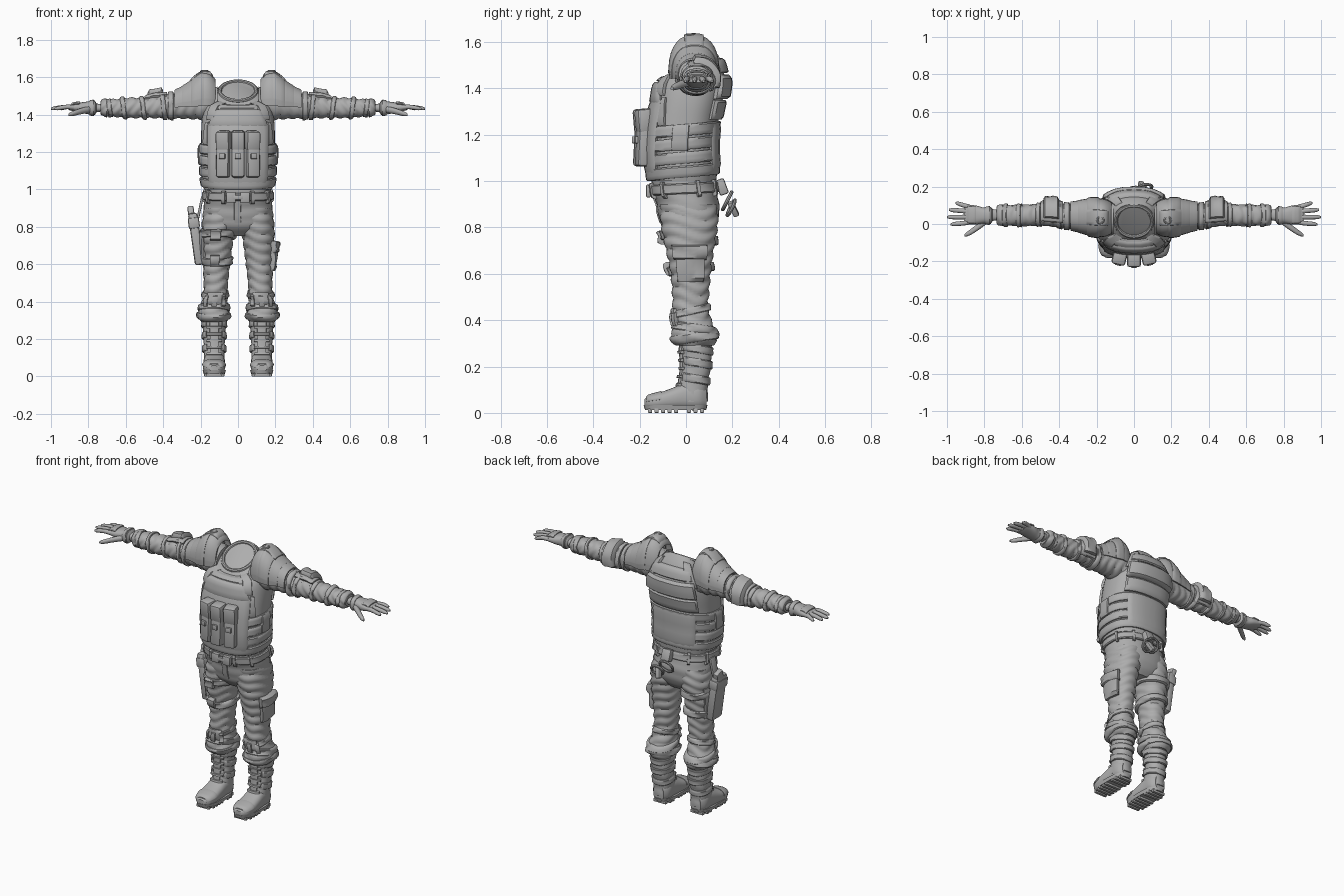
import bpy, bmesh, math
from mathutils import Vector, Euler
from math import sin, cos, pi, radians as rad

if "Cube" in bpy.data.objects:
    bpy.data.objects.remove(bpy.data.objects["Cube"])

mat = bpy.data.materials.new("mid_grey")
mat.diffuse_color = (0.42, 0.42, 0.42, 1)
mat.use_nodes = True
mat.node_tree.nodes["Principled BSDF"].inputs["Base Color"].default_value = mat.diffuse_color


def finish(name, bm, s=1):
    """Mirror to the chosen side and make the object."""
    if s < 0:
        for v in bm.verts:
            v.co.x = -v.co.x
        bmesh.ops.reverse_faces(bm, faces=bm.faces)
    me = bpy.data.meshes.new(name)
    bm.to_mesh(me)
    bm.free()
    me.materials.append(mat)
    ob = bpy.data.objects.new(name, me)
    bpy.context.collection.objects.link(ob)
    return ob


def interp(tab, t):
    """Smooth interpolation of cross-section rows by their first value."""
    t = min(max(t, tab[0][0]), tab[-1][0])
    i = 0
    while i < len(tab) - 2 and t > tab[i + 1][0]:
        i += 1

    def slope(k, c):
        a, b = tab[max(k - 1, 0)], tab[min(k + 1, len(tab) - 1)]
        return (b[c] - a[c]) / (b[0] - a[0])
    p, q = tab[i], tab[i + 1]
    h = q[0] - p[0]
    x = (t - p[0]) / h
    return [(2*x**3 - 3*x*x + 1)*p[c] + (x**3 - 2*x*x + x)*h*slope(i, c)
            + (3*x*x - 2*x**3)*q[c] + (x**3 - x*x)*h*slope(i + 1, c) for c in range(1, 6)]


def surface(rows, axis="Z", p=2.2, amp=0.0, freq=60, seed=0):
    """Tube surface from rows (t, centre u, centre v, radius u, radius v, tilt)."""
    tab = sorted(tuple(r) + (0,) * (6 - len(r)) for r in rows)

    def f(t, a, off=0.0):
        cu, cv, ru, rv, tilt = interp(tab, t)
        off += amp * (abs(sin(freq*t + 1.6*sin(a + seed) + 0.7*sin(3*a))) - 0.5)
        c, d = cos(a), sin(a)
        u = cu + (ru + off) * math.copysign(abs(c) ** (2 / p), c)
        v = cv + (rv + off) * math.copysign(abs(d) ** (2 / p), d)
        t += tilt * d
        return Vector({"X": (t, u, v), "Y": (u, t, v), "Z": (u, v, t)}[axis])
    f.lo, f.hi = tab[0][0], tab[-1][0]
    return f


def loft(name, f, m=12, n=32, s=1):
    bm = bmesh.new()
    rings = [[bm.verts.new(f(f.lo + (f.hi - f.lo)*i/m, 2*pi*j/n)) for j in range(n)] for i in range(m + 1)]
    for r, q in zip(rings, rings[1:]):
        for j in range(n):
            bm.faces.new((r[j], r[(j+1) % n], q[(j+1) % n], q[j]))
    bm.faces.new(rings[0])
    bm.faces.new(rings[-1])
    bmesh.ops.recalc_face_normals(bm, faces=bm.faces)
    return finish(name, bm, s)


def panel(name, f, t0, t1, a0=0, a1=360, off=0.012, b0=None, b1=None, tilt=0.0, s=1):
    """Raised plate on a surface; a = bottom angles, b = top angles; 0-360 makes a strap."""
    full = a1 - a0 >= 360
    b0, b1 = (a0 if b0 is None else b0), (a1 if b1 is None else b1)
    n = max(4, int((a1 - a0) / 11))
    us = [i/n for i in range(n + 1)]
    hu = [off] * (n + 1)
    if not full:
        us, hu = [0, 0, .05] + us[1:-1] + [.95, 1, 1], [-.006, .6*off] + hu + [.6*off, -.006]
    vs, hv = [0, 0, .12, .37, .63, .88, 1, 1], [-.006, .6*off] + [off]*4 + [.6*off, -.006]
    bm = bmesh.new()
    g = []
    for v, k in zip(vs, hv):
        row = []
        for u, h in zip(us, hu):
            a = rad((a0 + (a1 - a0)*u)*(1 - v) + (b0 + (b1 - b0)*u)*v)
            row.append(bm.verts.new(f(t0 + (t1 - t0)*v + tilt*sin(a), a, min(h, k))))
        g.append(row)
    for r, q in zip(g, g[1:]):
        for j in range(len(us) - 1):
            bm.faces.new((r[j], r[j+1], q[j+1], q[j]))
    bmesh.ops.remove_doubles(bm, verts=bm.verts, dist=1e-5)
    bm.normal_update()
    tm = (t0 + t1) / 2
    ref = sum((f(tm, k*pi/2) for k in range(4)), Vector()) / 4
    if sum(x.normal.dot(x.calc_center_median() - ref)*x.calc_area() for x in bm.faces) < 0:
        bmesh.ops.reverse_faces(bm, faces=bm.faces)
    return finish(name, bm, s)


def box(name, loc, size, rot=(0, 0, 0), bevel=0.008, s=1):
    bm = bmesh.new()
    bmesh.ops.create_cube(bm, size=1)
    bmesh.ops.scale(bm, vec=size, verts=bm.verts)
    bmesh.ops.bevel(bm, geom=bm.edges[:], offset=min(bevel, min(size)*.35), segments=2, profile=.5, affect="EDGES")
    e = Euler([rad(r) for r in rot]).to_matrix()
    for v in bm.verts:
        v.co = e @ v.co + Vector(loc)
    return finish(name, bm, s)


def torus(name, loc, R, r, rot=(0, 0, 0), scale=(1, 1, 1)):
    bpy.ops.mesh.primitive_torus_add(location=loc, rotation=[rad(x) for x in rot], major_radius=R,
                                     minor_radius=r, major_segments=32, minor_segments=8)
    ob = bpy.context.object
    ob.name, ob.scale = name, scale
    ob.data.materials.append(mat)


# torso and tilted neck opening
torso = surface([(1.0, 0, -.015, .182, .145), (1.05, 0, -.015, .193, .15), (1.15, 0, -.018, .197, .148),
                 (1.25, 0, -.01, .197, .148), (1.35, 0, .008, .195, .15), (1.42, 0, .02, .185, .148),
                 (1.47, 0, .03, .165, .13, .02), (1.5, 0, .025, .135, .11, .05),
                 (1.525, 0, .015, .105, .09, .06)], p=2.5)
loft("torso", torso, 24, 48)
torus("neck_rim", (0, .015, 1.525), .098, .011, (32, 0, 0), (1, 1, 1))

# vest
for i, z in enumerate((1.015, 1.075, 1.135, 1.195)):
    panel("vest_strap_%d" % i, torso, z, z + .05, off=.012, tilt=.015)
panel("vest_front", torso, 1.03, 1.35, 222, 318, .018)
panel("vest_bib", torso, 1.335, 1.43, 222, 318, .016, 236, 304)
panel("collar_flap", torso, 1.435, 1.485, 238, 302, .01, 234, 306)
for z, h, o in ((1.265, .085, .02), (1.355, .095, .032), (1.455, .035, .02)):
    panel("back_plate", torso, z, z + h, 42, 138, o)
panel("lower_back_plate", torso, 1.05, 1.25, 50, 130, .017)
for s in (1, -1):
    panel("shoulder_strap_front", torso, 1.37, 1.51, 304, 322, .016, 296, 318, s=s)
    panel("shoulder_strap_back", torso, 1.42, 1.51, 35, 60, .016, 42, 64, s=s)
    panel("side_buckle", torso, 1.13, 1.24, -12, 6, .018, s=s)
    panel("armhole_edge", torso, 1.24, 1.36, 318, 334, .012, 318, 326, s=s)

# magazine pouches
for k in (-1, 0, 1):
    x, y, r = k*.077, -.186 + abs(k)*.012, k*13
    box("pouch", (x, y, 1.175), (.07, .075, .225), (-3, 0, r), .014)
    box("pouch_flap", (x, y - .002, 1.26), (.075, .078, .105), (5, 0, r), .014)
    box("pouch_buckle", (x + k*.008, y - .04, 1.178), (.034, .016, .03), (0, 0, r), .004)

# pelvis, belt and fly
pelvis = surface([(.75, 0, .02, .09, .07), (.79, 0, .015, .155, .11), (.84, 0, .012, .183, .128),
                  (.9, 0, .008, .183, .135), (.96, 0, -.007, .178, .138), (1.03, 0, -.012, .176, .138)],
                 p=2.4, amp=.003, freq=50)
loft("pelvis", pelvis, 22, 48)
panel("belt", pelvis, .945, .99, off=.013, tilt=.008)
for a in (20, 60, 120, 160, 215, 250, 290, 325):
    panel("belt_loop", pelvis, .93, 1.0, a - 3, a + 3, .019, tilt=.008)
for k in (-1, 1):
    box("buckle_side", (k*.038, -.162, .957), (.05, .02, .055), bevel=.005)
box("buckle_bar", (0, -.164, .957), (.05, .018, .022), bevel=.004)
panel("fly", pelvis, .82, .94, 266, 273, .006)

# restraint set on the back of the belt
box("cuff_pouch", (.02, .155, .975), (.06, .04, .07), (20, 0, 0))
torus("cuff_ring_upper", (.01, .178, .915), .042, .008, (63, 0, 0))
torus("cuff_ring_lower", (.06, .195, .885), .036, .008, (63, 15, 0))
box("cuff_lock", (.045, .205, .88), (.03, .025, .07), (25, 20, 0), .006)

# legs and boots
leg = surface([(.29, .127, .04, .066, .075), (.32, .13, .036, .082, .1), (.36, .13, .034, .077, .09),
               (.4, .125, .03, .068, .078), (.46, .12, .02, .062, .076), (.52, .118, .02, .064, .078),
               (.62, .114, .02, .072, .087), (.72, .111, .016, .082, .105), (.82, .101, .015, .09, .122),
               (.9, .09, .01, .09, .12)], amp=.009, freq=58, seed=1)
shaft = surface([(.05, .127, .03, .055, .065), (.12, .127, .032, .055, .062), (.2, .127, .044, .057, .062),
                 (.33, .127, .042, .062, .07)], amp=.003, freq=55)
foot = surface([(-.18, .128, .042, .025, .016), (-.165, .128, .045, .044, .028), (-.12, .128, .05, .059, .036),
                (-.06, .128, .06, .059, .047), (0, .127, .072, .056, .06), (.06, .127, .072, .054, .06),
                (.088, .127, .065, .035, .045)], axis="Y", p=2.6)
sole = surface([(.013, .127, -.045, .057, .132), (.034, .127, -.045, .062, .138)], p=2.8)
for s in (1, -1):
    loft("trouser_leg", leg, 60, 32, s)
    panel("hem_fold", leg, .305, .345, off=.008, tilt=.015, s=s)
    panel("shin_fold", leg, .35, .385, off=.009, tilt=-.014, s=s)
    panel("knee_strap", leg, .425, .455, off=.008, tilt=.018, s=s)
    panel("knee_patch", leg, .385, .45, 235, 305, .014, s=s)
    for a in (238, 270, 302):
        panel("knee_tab", leg, .375, .435, a - 8, a + 8, .02, s=s)
    loft("boot_shaft", shaft, 24, 28, s)
    loft("boot_foot", foot, 16, 28, s)
    loft("boot_sole", sole, 2, 40, s)
    for i in range(9):
        y = -.155 + i*.028
        if i != 5:
            box("sole_tread", (.127, y, .01), (.085 if i in (0, 8) else .108, .018, .02), bevel=.003, s=s)
    panel("toe_cap", foot, -.172, -.105, 5, 175, .005, s=s)
    panel("boot_tongue", shaft, .1, .3, 250, 290, .008, s=s)
    for z in (.115, .15, .185, .22, .255, .29):
        panel("boot_lace", shaft, z, z + .014, 234, 306, .015, s=s)
    for z in (.13, .2, .26):
        panel("boot_strap", shaft, z, z + .035, -50, 230, .009, tilt=-.012, s=s)

# cargo pocket on the left thigh
panel("cargo_pocket", leg, .565, .715, -34, 34, .022)
panel("cargo_flap", leg, .66, .725, -37, 37, .03)

# thigh holster and straps on the right leg
for z, t in ((.735, -.012), (.6, .012)):
    panel("thigh_strap", leg, z, z + .04, off=.014, tilt=t, s=-1)
    panel("thigh_buckle", leg, z - .008, z + .05, 262, 290, .026, s=-1)
panel("thigh_pad", leg, .60, .79, -35, 35, .014, s=-1)
box("holster", (-.224, .02, .735), (.05, .1, .28), (0, -8, 0), .014)
box("holster_rim", (-.236, .02, .82), (.06, .11, .06), (0, -8, 0), .01)
box("pistol_grip", (-.25, .04, .872), (.034, .06, .07), (-20, -8, 0), .01)
box("holster_hanger", (-.205, .015, .89), (.014, .05, .15), (0, 12, 0), .005)

# arms, layered shoulder armour, elbow pads and gloves
arm = surface([(.11, .035, 1.45, .09, .095), (.2, .04, 1.458, .083, .085), (.28, .042, 1.452, .07, .073),
               (.36, .042, 1.446, .064, .066), (.44, .048, 1.44, .06, .058), (.5, .05, 1.436, .056, .053),
               (.58, .046, 1.436, .055, .053), (.66, .046, 1.436, .053, .046), (.71, .047, 1.436, .05, .041),
               (.735, .048, 1.436, .042, .034)], axis="X", amp=.008, freq=62)
pad = surface([(.11, .032, 1.47, .075, .105), (.15, .032, 1.475, .095, .142), (.19, .034, 1.475, .1, .148),
               (.24, .037, 1.465, .096, .125), (.29, .04, 1.46, .085, .096), (.345, .042, 1.45, .075, .078)],
              axis="X", p=2.3)
palm = surface([(.7, .048, 1.436, .032, .022), (.755, .048, 1.436, .031, .023), (.765, .046, 1.436, .045, .038),
                (.8, .045, 1.436, .042, .034), (.84, .048, 1.437, .05, .028), (.89, .05, 1.438, .052, .018),
                (.905, .05, 1.437, .046, .012)], axis="X", p=2.4)
thumb = surface([(.79, .02, 1.428, .022, .018), (.84, -.02, 1.418, .018, .016), (.885, -.05, 1.405, .014, .013),
                 (.905, -.06, 1.4, .007, .007)], axis="X")
for s in (1, -1):
    loft("sleeve", arm, 64, 32, s)
    for t0, t1, o in ((.12, .2, .004), (.185, .25, .01), (.24, .3, .004), (.29, .34, .002)):
        panel("shoulder_plate", pad, t0, t1, -8, 188, o, s=s)
    panel("shoulder_ridge", pad, .135, .255, 70, 110, .014, s=s)
    torus("shoulder_stud", (s*.18, .02, 1.632), .016, .006)
    panel("upper_arm_strap", arm, .345, .375, off=.009, s=s)
    panel("elbow_base", arm, .38, .5, -45, 120, .018, s=s)
    panel("elbow_pad", arm, .4, .485, -25, 100, .04, s=s)
    for x in (.385, .495, .60, .675):
        panel("arm_strap", arm, x, x + .024, off=.007, tilt=.008, s=s)
    panel("sleeve_cuff", arm, .7, .732, off=.006, s=s)
    loft("glove", palm, 22, 24, s)
    panel("glove_strap", palm, .77, .795, off=.005, s=s)
    panel("knuckle_guard", palm, .845, .89, 40, 140, .008, s=s)
    loft("thumb", thumb, 8, 12, s)
    for y, dy, tip in ((.09, .022, .955), (.064, .012, .99), (.037, 0, 1.0), (.01, -.012, .98)):
        x0 = .875
        fin = surface([(x0, y, 1.438, .0125, .0125), (x0 + .04, y + dy*.5, 1.441, .0125, .012),
                       (tip - .012, y + dy*.9, 1.433, .0105, .01), (tip, y + dy, 1.431, .005, .005)], axis="X")
        loft("finger", fin, 8, 12, s)

# smooth shading with sharp creases
bpy.ops.object.select_all(action="SELECT")
bpy.context.view_layer.objects.active = bpy.data.objects["torso"]
bpy.ops.object.shade_smooth_by_angle(angle=rad(40))
